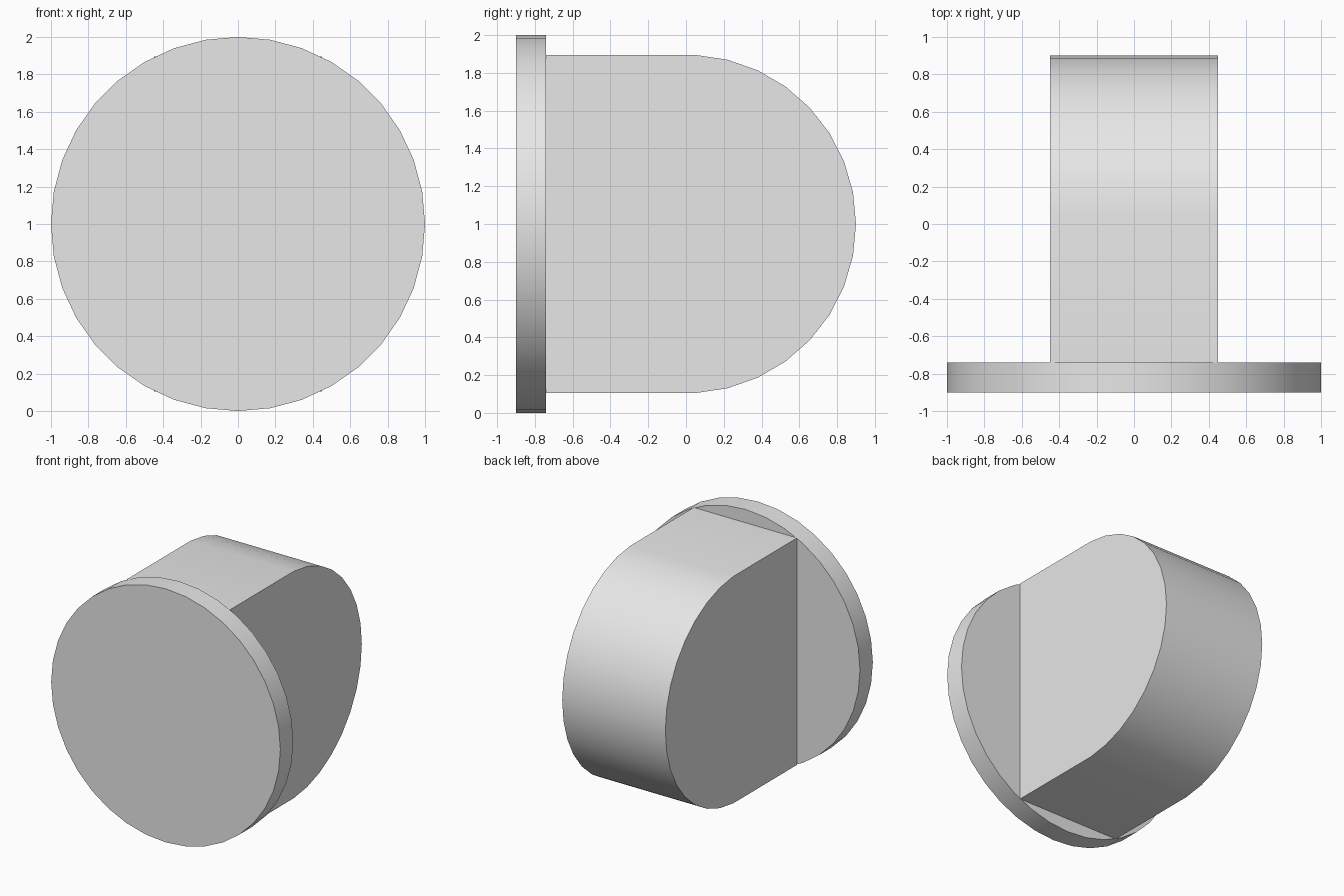
import bpy, bmesh
from math import sin, cos, radians

cube = bpy.data.objects.get("Cube")
if cube:
    bpy.data.objects.remove(cube, do_unlink=True)

grey = bpy.data.materials.new("light_grey")
grey.use_nodes = True
colour = (0.8, 0.8, 0.8, 1)
grey.diffuse_color = colour
grey.node_tree.nodes["Principled BSDF"].inputs["Base Color"].default_value = colour

FRONT, BACK = -0.9, -0.74   # faces of the disc
MID = 1.0                   # height of the shared axis
HALF = 0.45                 # half width of the tongue


def extrude_profile(name, points, offset, remove_start=False):
    """Fill a closed profile and extrude it along offset."""
    bm = bmesh.new()
    start = bm.faces.new([bm.verts.new(p) for p in points])
    end = bmesh.ops.extrude_face_region(bm, geom=[start], use_keep_orig=True)["geom"]
    bmesh.ops.translate(bm, vec=offset,
                        verts=[v for v in end if isinstance(v, bmesh.types.BMVert)])
    bmesh.ops.recalc_face_normals(bm, faces=bm.faces[:])
    mesh = bpy.data.meshes.new(name)
    bm.to_mesh(mesh)
    bm.free()
    mesh.materials.append(grey)
    obj = bpy.data.objects.new(name, mesh)
    bpy.context.collection.objects.link(obj)
    bpy.ops.object.select_all(action='DESELECT')
    obj.select_set(True)
    bpy.context.view_layer.objects.active = obj
    bpy.ops.object.shade_smooth_by_angle(angle=radians(30))
    return obj


# Round front disc
rim = [(sin(radians(a)), FRONT, MID + cos(radians(a))) for a in range(0, 360, 10)]
extrude_profile("front_disc", rim, (0, BACK - FRONT, 0))

# Flat-sided tongue with a rounded back end
SWEEP, STEPS, RADIUS = 87, 8, 0.896
angles = [radians(SWEEP * i / STEPS) for i in range(-STEPS, STEPS + 1)]
arc = [(-HALF, 0.004 + RADIUS * cos(a), MID + RADIUS * sin(a)) for a in angles]
tongue = [(-HALF, BACK, arc[0][2])] + arc + [(-HALF, BACK, arc[-1][2])]
extrude_profile("rounded_tongue", tongue, (2 * HALF, 0, 0))
